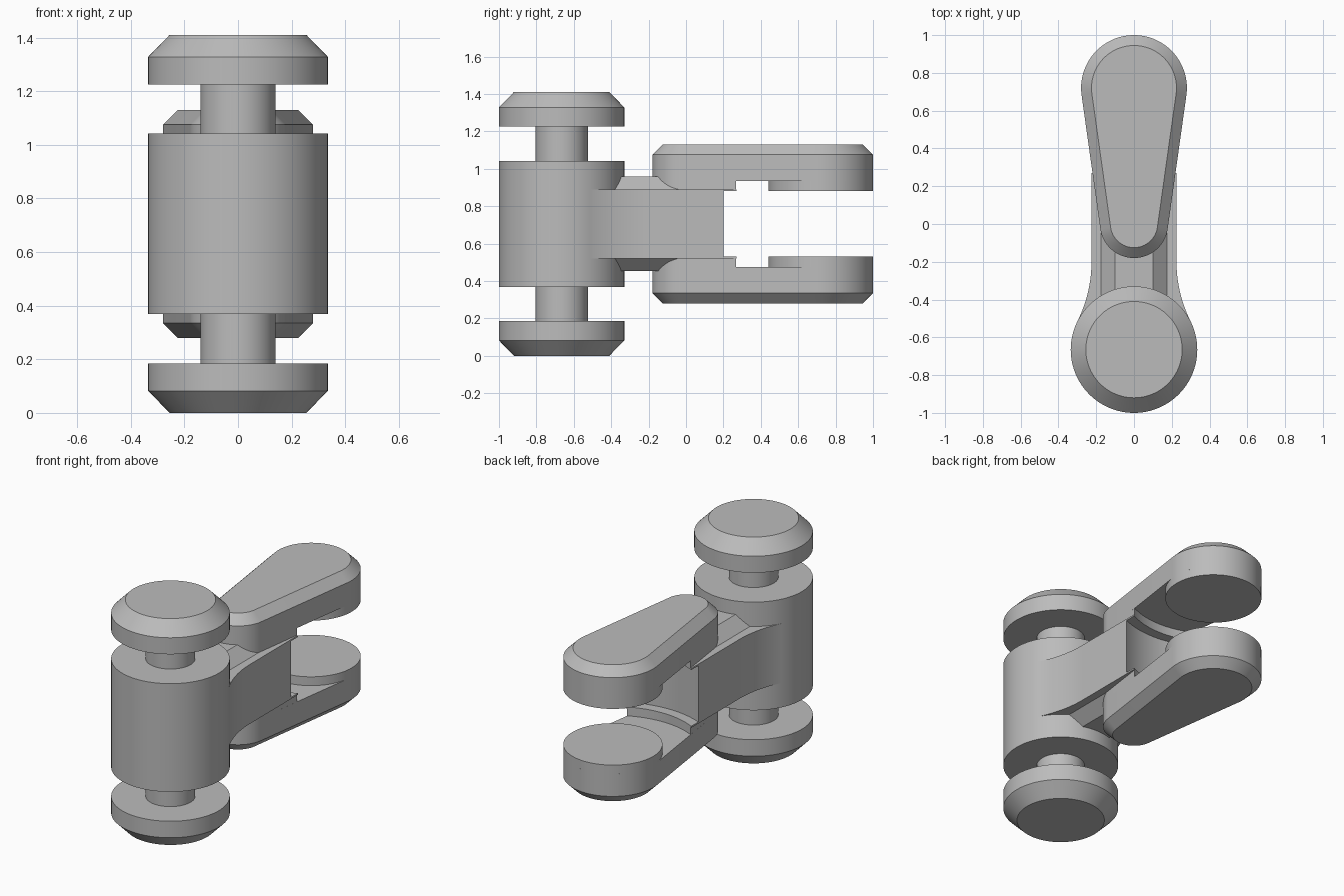
import bpy, bmesh
from math import sin, cos, pi, asin, sqrt

cube = bpy.data.objects.get("Cube")
if cube:
    bpy.data.objects.remove(cube, do_unlink=True)

GREY = (0.5, 0.5, 0.5, 1)
metal = bpy.data.materials.new("plain grey")
metal.use_nodes = True
metal.diffuse_color = GREY
metal.node_tree.nodes["Principled BSDF"].inputs["Base Color"].default_value = GREY

MID = 0.705                 # height of the symmetry plane
BARREL_Y, BARREL_R = -0.665, 0.335
EYE_Y, EYE_R, TOE_R = 0.72, 0.28, 0.18
WEB_X = 0.225
TILT = asin((EYE_R - TOE_R) / EYE_Y)   # slope of the arm sides


def arc(cx, cy, r, a, b, n=32):
    return [(cx + r * cos(a + (b - a) * i / n), cy + r * sin(a + (b - a) * i / n))
            for i in range(n + 1)]


def circle(cy, r, n=96):
    return arc(0, cy, r, 0, 2 * pi, n)[:-1]


def make(name, rings, mirror=False):
    """Loft matching rings of 3D points, cap both ends, optionally mirror in z."""
    bm = bmesh.new()
    loops = [[bm.verts.new(p) for p in ring] for ring in rings]
    n = len(loops[0])
    for low, high in zip(loops, loops[1:]):
        for i in range(n):
            j = (i + 1) % n
            bm.faces.new((low[i], low[j], high[j], high[i]))
    bm.faces.new(loops[0][::-1])
    bm.faces.new(loops[-1])
    bmesh.ops.recalc_face_normals(bm, faces=bm.faces)
    mesh = bpy.data.meshes.new(name)
    bm.to_mesh(mesh)
    bm.free()
    mesh.materials.append(metal)
    obj = bpy.data.objects.new(name, mesh)
    bpy.context.collection.objects.link(obj)
    obj.location.z = MID
    bpy.ops.object.select_all(action='DESELECT')
    obj.select_set(True)
    bpy.context.view_layer.objects.active = obj
    bpy.ops.object.shade_smooth_by_angle(angle=pi / 6)
    if mirror:
        mod = obj.modifiers.new("mirror", 'MIRROR')
        mod.use_axis = (False, False, True)
    return obj


def stack(name, layers, mirror=False):
    """Loft flat outlines given as (height, outline)."""
    return make(name, [[(x, y, z - MID) for x, y in pts] for z, pts in layers], mirror)


def arm_outline(inset):
    return (arc(0, EYE_Y, EYE_R - inset, -TILT, pi + TILT, 64)
            + arc(0, 0, TOE_R - inset, pi + TILT, 2 * pi - TILT, 48))


def hollow(x, r):
    """Arc around the eye, from +x to -x, that clears the next link's barrel."""
    a = asin(x / r)
    return arc(0, EYE_Y, r, -pi / 2 + a, -pi / 2 - a)


def web_outline(r):
    # Side walls flare in an arc tangent to the barrel
    flare_y, flare_r = -0.2, 0.70
    a = asin((flare_y - BARREL_Y) / (BARREL_R + flare_r))
    left = arc(WEB_X + flare_r, flare_y, flare_r, pi + a, pi)
    right = [(-x, y) for x, y in reversed(left)]
    return left + hollow(WEB_X, r) + right


# Barrel, pins and chamfered pin heads
stack("barrel", [(z, circle(BARREL_Y, BARREL_R)) for z in (0.368, 1.042)])
stack("pins", [(z, circle(BARREL_Y, 0.14)) for z in (1.0, 1.26)], True)
stack("pin_heads", [(1.225, circle(BARREL_Y, BARREL_R)),
                    (1.328, circle(BARREL_Y, BARREL_R)),
                    (1.41, circle(BARREL_Y, 0.255))], True)

# Web joining barrel and arms, with a thin lip at each edge
stack("web", [(z, web_outline(0.566)) for z in (0.53, 0.88)])
stack("web_lips", [(z, web_outline(0.503)) for z in (0.88, 0.89)], True)

# Sloped ridge along the web, running from barrel to arm
ridge = [(-0.175, 0.88), (0.175, 0.88), (0.175, 0.89), (0.1, 0.958), (-0.1, 0.958), (-0.175, 0.89)]
make("web_ridges", [[(x, y, z - MID) for x, z in ridge] for y in (-0.5, 0.05)], True)

# Tapered arms: chamfered plate, root on the web, round pad at the eye
stack("arms", [(0.935, arm_outline(0)), (1.075, arm_outline(0)),
               (1.13, arm_outline(0.055))], True)
edge_y = 0.263
edge_x = (TOE_R + edge_y * sin(TILT)) / cos(TILT)
root = arc(0, 0, TOE_R, pi + TILT, 2 * pi - TILT, 48) + hollow(edge_x, 0.503)
stack("arm_roots", [(z, root) for z in (0.885, 0.935)], True)
stack("eye_pads", [(z, circle(EYE_Y, EYE_R)) for z in (0.88, 0.935)], True)
